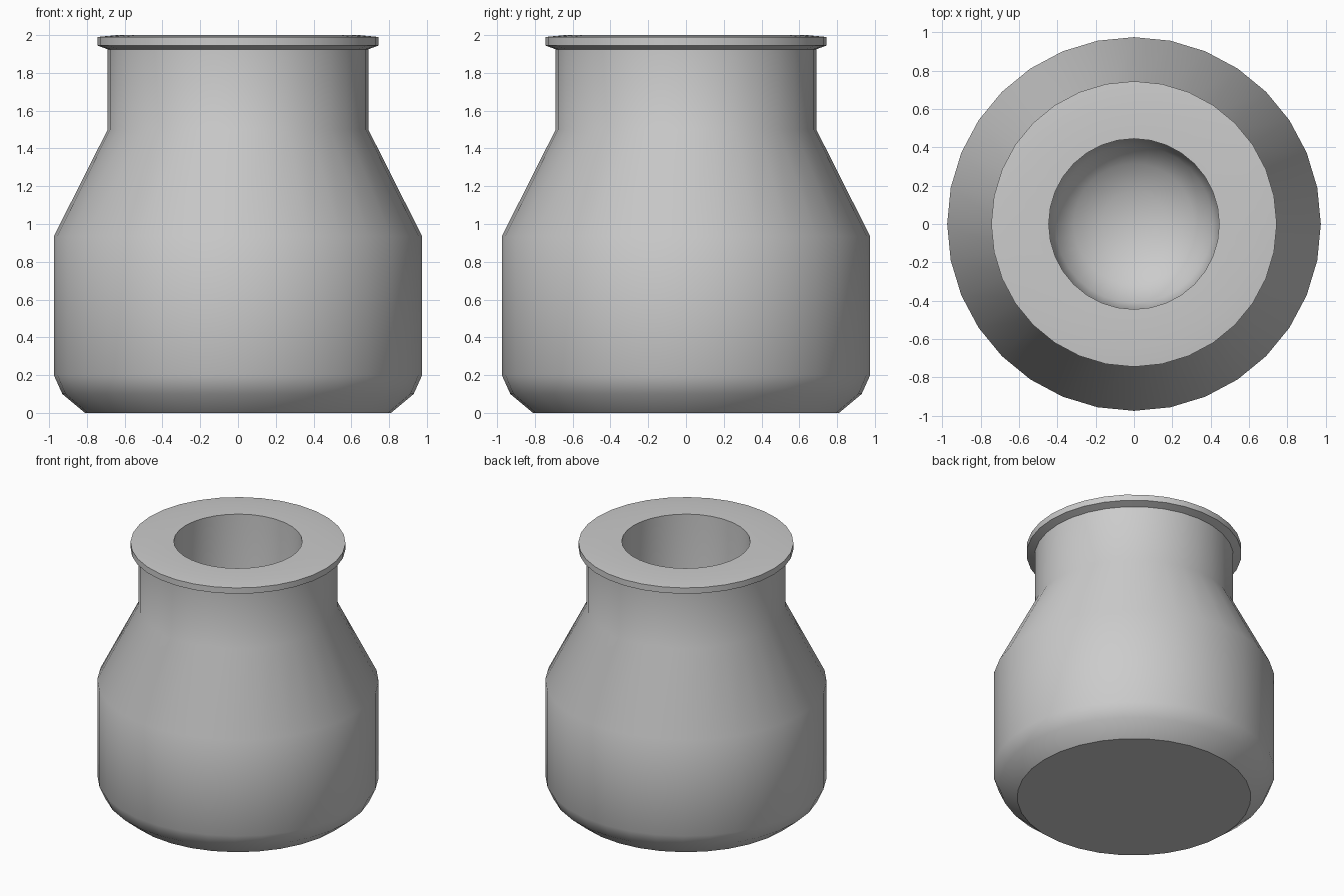
import bpy
import bmesh
import math

cube = bpy.data.objects.get("Cube")
if cube:
    bpy.data.objects.remove(cube, do_unlink=True)

SIDES = 32

# One flat grey for the whole vessel
grey = bpy.data.materials.new("light_grey")
grey.use_nodes = True
colour = (0.6, 0.6, 0.6, 1)
grey.diffuse_color = colour
grey.node_tree.nodes["Principled BSDF"].inputs["Base Color"].default_value = colour


def lathe(name, profile):
    """Spin a closed (radius, height) profile around z."""
    bm = bmesh.new()
    verts = [bm.verts.new((r, 0, z)) for r, z in profile]
    edges = [bm.edges.new(pair) for pair in zip(verts, verts[1:])]
    bmesh.ops.spin(bm, geom=verts + edges, cent=(0, 0, 0), axis=(0, 0, 1),
                   angle=math.tau, steps=SIDES, use_merge=True)
    bmesh.ops.remove_doubles(bm, verts=bm.verts, dist=0.0005)
    bmesh.ops.recalc_face_normals(bm, faces=bm.faces)
    mesh = bpy.data.meshes.new(name)
    bm.to_mesh(mesh)
    bm.free()
    mesh.materials.append(grey)
    obj = bpy.data.objects.new(name, mesh)
    bpy.context.collection.objects.link(obj)
    bpy.ops.object.select_all(action='DESELECT')
    obj.select_set(True)
    bpy.context.view_layer.objects.active = obj
    bpy.ops.object.shade_smooth_by_angle(angle=math.radians(30))
    return obj


# Rounded base, straight belly, sloping shoulder and neck
body = [(0, 0), (0.81, 0), (0.93, 0.1), (0.975, 0.2), (0.975, 0.935), (0.69, 1.5)]
# Flanged lip with a slightly eased top edge
lip = [(0.69, 1.925), (0.745, 1.945), (0.745, 1.99), (0.64, 2), (0.445, 2)]
# Straight bore ending in a dished floor
bore = [(0.445, 0.5)]
for i in range(1, 5):
    a = math.pi / 2 * i / 4
    bore.append((0.445 * math.cos(a), 0.5 - 0.3 * math.sin(a)))

lathe("jar", body + lip + bore)
